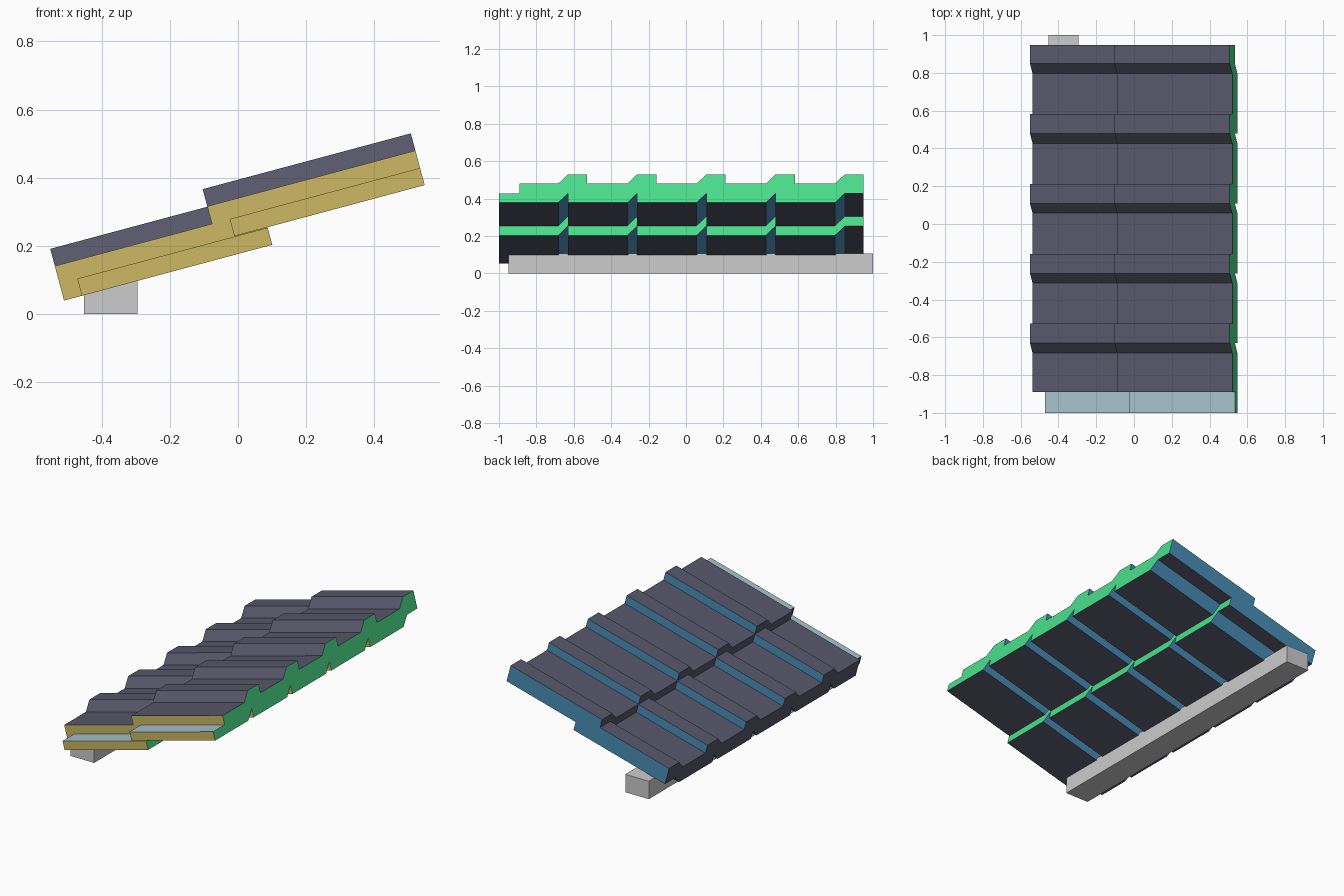
import bpy, bmesh, math
from mathutils import Vector

if "Cube" in bpy.data.objects:
    bpy.data.objects.remove(bpy.data.objects["Cube"])

def srgb(h):
    out = []
    for i in (0, 2, 4):
        c = int(h[i:i + 2], 16) / 255
        out.append(c / 12.92 if c <= 0.04045 else ((c + 0.055) / 1.055) ** 2.4)
    return (*out, 1)

MATS = []
for name, col in [("slate", "57576b"), ("green", "4be08d"), ("yellow", "ccb863"),
                  ("blue", "4a8fb9"), ("pale blue", "a6c3cd"), ("grey", "cccccc")]:
    m = bpy.data.materials.new(name)
    m.diffuse_color = srgb(col)
    m.use_nodes = True
    m.node_tree.nodes["Principled BSDF"].inputs["Base Color"].default_value = m.diffuse_color
    MATS.append(m)
SLATE, GREEN, YELLOW, BLUE, PALE, GREY = range(6)

TILT = math.radians(15)
LENGTH, PAN, RIDGE, LIP = 0.632, 0.105, 0.157, 0.052
STARTS = [-0.683 + 0.37 * i for i in range(5)]   # where each ridge begins
Y_FRONT, Y_LIP, Y_BACK = -1.0, -0.89, 0.948

def extrude(bm, profile, x0, x1):
    """Extrude a (y, z) profile along x."""
    face = bm.faces.new([bm.verts.new((x0, y, z)) for y, z in profile])
    res = bmesh.ops.extrude_face_region(bm, geom=[face])
    verts = [v for v in res["geom"] if isinstance(v, bmesh.types.BMVert)]
    bmesh.ops.translate(bm, vec=(x1 - x0, 0, 0), verts=verts)

def face_colour(f):
    n, c = f.normal, f.calc_center_median()
    if n.x > 0.9:
        return GREEN
    if n.y < -0.9:
        return YELLOW
    if n.y > 0.9 or (n.y > 0.5 and n.z < 0):
        return BLUE
    if n.z > 0.9 and c.y < Y_LIP:
        return PALE
    return SLATE

def finish(bm, name, colour_rule):
    bmesh.ops.recalc_face_normals(bm, faces=bm.faces)
    for f in bm.faces:
        f.material_index = colour_rule(f)
    me = bpy.data.meshes.new(name)
    bm.to_mesh(me)
    bm.free()
    for m in MATS:
        me.materials.append(m)
    ob = bpy.data.objects.new(name, me)
    bpy.context.collection.objects.link(ob)
    return ob

def tile_row(name, offset):
    # ribbed upper line and notched underside
    top, bottom = [(Y_LIP, PAN)], [(Y_LIP, 0)]
    for s in STARTS[:-1]:
        top += [(s, PAN), (s + 0.052, RIDGE), (s + 0.155, RIDGE), (s + 0.155, PAN)]
        bottom += [(s, 0), (s + 0.052, LIP), (s + 0.052, 0)]
    s = STARTS[-1]
    top += [(s, PAN), (s + 0.052, RIDGE), (Y_BACK, RIDGE)]
    bottom += [(s, 0), (s + 0.052, LIP), (Y_BACK, LIP)]
    bm = bmesh.new()
    extrude(bm, bottom + top[::-1], 0, LENGTH)
    # low side lip that the next tile would cover
    extrude(bm, [(Y_FRONT, 0), (Y_LIP, 0), (Y_LIP, LIP), (Y_FRONT, LIP)], 0.054, LENGTH)
    ob = finish(bm, name, face_colour)
    ob.rotation_euler = (0, -TILT, 0)
    ob.location = Vector((-0.51 + offset[0], 0, 0.04 + offset[1]))

# two overlapping rows of roofing
tile_row("lower_roof_panel", (0, 0))
tile_row("upper_roof_panel", (0.447, 0.175))

# support batten under the low edge
bm = bmesh.new()
extrude(bm, [(-0.95, 0), (1, 0), (1, 0.108), (-0.95, 0.108)], -0.452, -0.295)
finish(bm, "support_batten", lambda f: GREY)
